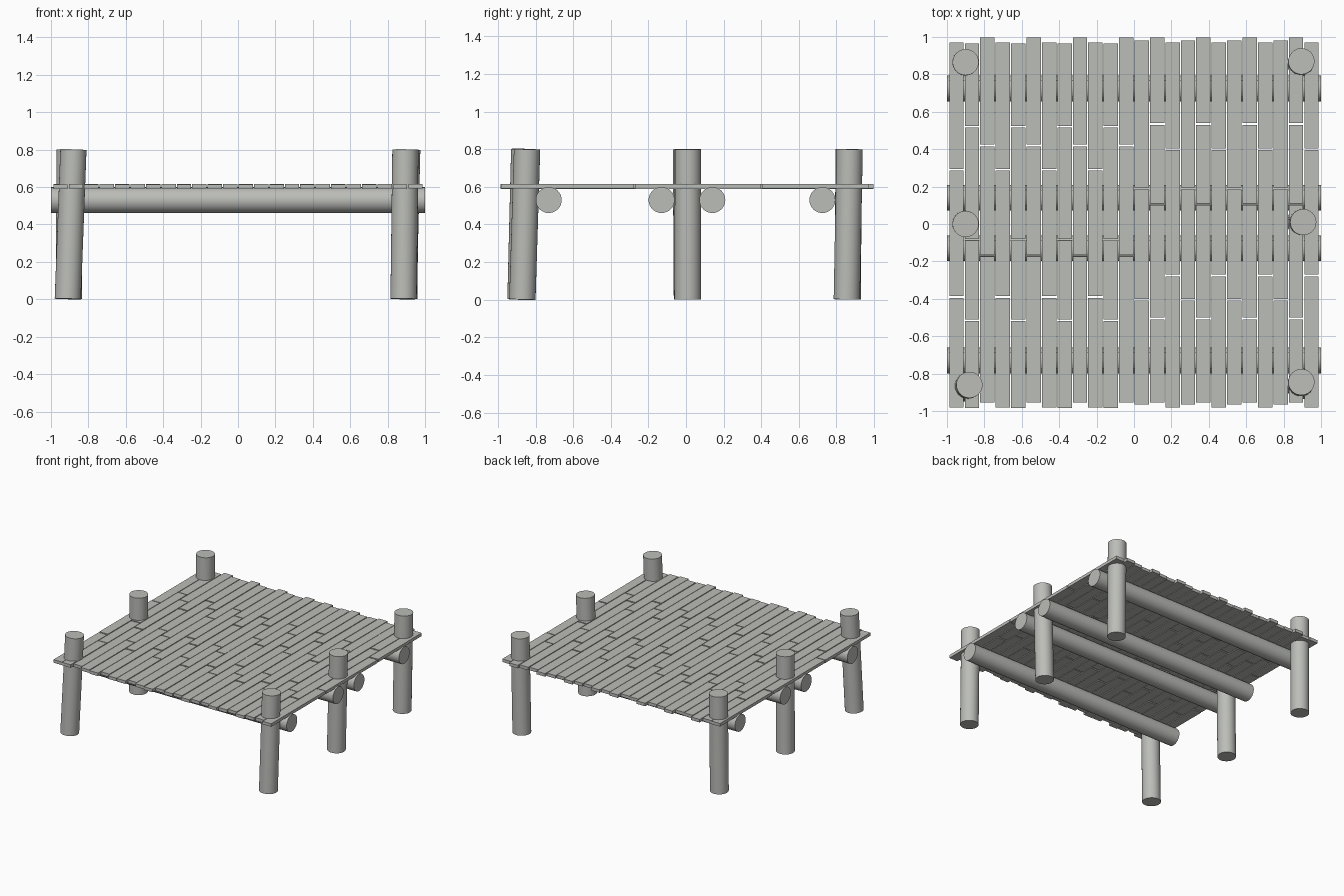
import bpy
import bmesh
from mathutils import Vector

if "Cube" in bpy.data.objects:
    bpy.data.objects.remove(bpy.data.objects["Cube"], do_unlink=True)

GREY = (0.50, 0.51, 0.48, 1.0)
wood = bpy.data.materials.new("weathered grey wood")
wood.use_nodes = True
wood.diffuse_color = GREY
wood.node_tree.nodes["Principled BSDF"].inputs["Base Color"].default_value = GREY


def log(name, start, end, radius):
    """Round log running between two points."""
    start, end = Vector(start), Vector(end)
    axis = end - start
    bpy.ops.mesh.primitive_cylinder_add(
        vertices=32, radius=radius, depth=axis.length, location=(start + end) / 2,
        rotation=axis.to_track_quat("Z", "Y").to_euler())
    obj = bpy.context.object
    obj.name = name
    obj.data.materials.append(wood)
    bpy.ops.object.shade_smooth_by_angle()


# Leaning posts: name, foot, head
POSTS = [
    ("front_right_post", (-0.91, -0.88), (-0.88, -0.86)),
    ("middle_right_post", (-0.905, 0.005), (-0.90, 0.0)),
    ("back_right_post", (-0.905, 0.86), (-0.90, 0.865)),
    ("front_left_post", (0.885, -0.87), (0.895, -0.845)),
    ("middle_left_post", (0.885, 0.01), (0.905, 0.01)),
    ("back_left_post", (0.89, 0.855), (0.895, 0.87)),
]
for name, foot, head in POSTS:
    log(name, (*foot, 0.002), (*head, 0.80), 0.07)

# Cross beams under the deck
for i, y in enumerate((-0.73, -0.13, 0.14, 0.725)):
    log(f"cross_beam_{i + 1}", (-1, y, 0.53), (1, y, 0.53), 0.069)

# Deck boards: each row lists its ends and joints, repeating every three rows
RIGHT_ROWS = [
    (-0.98, -0.39, 0.29, 0.97),
    (-0.985, -0.515, -0.085, 0.52, 0.965),
    (-0.955, -0.17, 0.42, 0.997),
]
LEFT_ROWS = [
    (-0.965, -0.405, 0.19, 0.98),
    (-0.955, -0.505, 0.105, 0.535, 0.997),
    (-0.98, -0.275, 0.40, 0.97),
]
PITCH, WIDTH, GAP = 0.0825, 0.077, 0.009


def deck_half(name, first_x, rows):
    bm = bmesh.new()
    for col in range(12):
        x = first_x + (col + 0.5) * PITCH
        row = rows[col % 3]
        for j, (y0, y1) in enumerate(zip(row, row[1:])):
            y0 += GAP / 2 if j else 0
            y1 -= GAP / 2 if j < len(row) - 2 else 0
            z = 0.602 + 0.002 * ((col + j) % 2)
            verts = bmesh.ops.create_cube(bm, size=1)["verts"]
            bmesh.ops.scale(bm, vec=(WIDTH, y1 - y0, 0.025), verts=verts)
            bmesh.ops.translate(bm, vec=(x, (y0 + y1) / 2, z), verts=verts)
    mesh = bpy.data.meshes.new(name)
    bm.to_mesh(mesh)
    bm.free()
    mesh.materials.append(wood)
    bpy.context.collection.objects.link(bpy.data.objects.new(name, mesh))


deck_half("right_deck_boards", -12 * PITCH, RIGHT_ROWS)
deck_half("left_deck_boards", 0.0, LEFT_ROWS)
